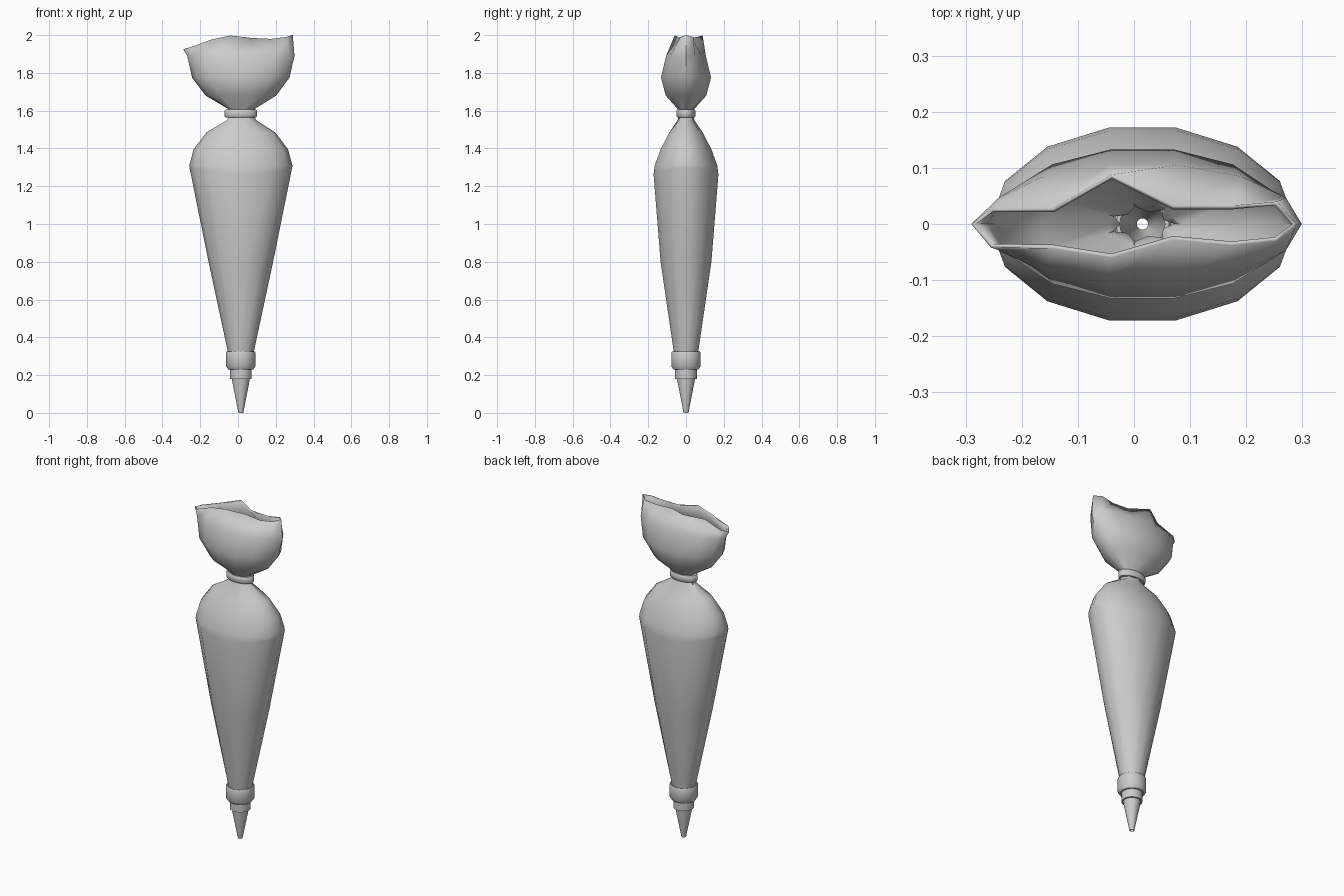
import bpy, bmesh
from math import cos, sin, tau

if "Cube" in bpy.data.objects:
    bpy.data.objects.remove(bpy.data.objects["Cube"])

CX = 0.015   # axis of the bag


def make_object(name, rings, angle=40, closed_loop=False):
    """Skin a stack of equal-sized vertex rings."""
    bm = bmesh.new()
    vs = [[bm.verts.new(p) for p in ring] for ring in rings]
    pairs = list(zip(vs, vs[1:]))
    if closed_loop:
        pairs.append((vs[-1], vs[0]))
    n = len(vs[0])
    for a, b in pairs:
        for i in range(n):
            j = (i + 1) % n
            bm.faces.new((a[i], a[j], b[j], b[i]))
    bmesh.ops.recalc_face_normals(bm, faces=bm.faces)
    me = bpy.data.meshes.new(name)
    bm.to_mesh(me)
    bm.free()
    ob = bpy.data.objects.new(name, me)
    bpy.context.collection.objects.link(ob)
    bpy.ops.object.select_all(action='DESELECT')
    ob.select_set(True)
    bpy.context.view_layer.objects.active = ob
    bpy.ops.object.shade_smooth_by_angle(angle=angle * tau / 360)
    return ob


def ellipse(z, rx, ry, n=14, lift=0.0, fold=0.0, cx=CX):
    """Ellipse ring; lift raises the side ends, fold pleats it."""
    pts = []
    for i in range(n):
        a = tau * i / n
        f = 1 + fold * (-1) ** i
        pts.append((cx + rx * f * cos(a), ry * f * sin(a), z + lift * cos(a) ** 2))
    return pts


# Cloth bag: filled cone, pinched neck, flared open top
rings = [ellipse(*r) for r in (
    (0.25, 0.055, 0.055), (0.32, 0.068, 0.066), (0.80, 0.171, 0.138),
    (1.26, 0.272, 0.176, 14, 0.04), (1.31, 0.273, 0.17, 14, 0.0),
    (1.395, 0.25, 0.138), (1.485, 0.182, 0.09), (1.55, 0.075, 0.042, 14, 0, 0.08),
    (1.585, 0.056, 0.035, 14, 0, 0.15), (1.61, 0.07, 0.043, 14, 0, 0.08),
    (1.68, 0.187, 0.11), (1.775, 0.258, 0.136), (1.89, 0.284, 0.108))]
rim_x = (0.29, 0.255, 0.175, 0.07, -0.04, -0.145, -0.255, -0.29)
rim_back = (0, 0.04, 0.033, 0.033, 0.088, 0.028, 0.028, 0)
rim_front = (0, -0.03, -0.038, -0.028, -0.06, -0.044, -0.042, 0)
rim_z = (2.0, 1.99, 1.98, 1.985, 1.998, 1.975, 1.935, 1.925)
rim = list(zip(rim_x, rim_back, rim_z))
rim += list(zip(rim_x, rim_front, rim_z))[6:0:-1]
rings.append(rim)
bag = make_object("cloth_bag", rings)
mod = bag.modifiers.new("thickness", 'SOLIDIFY')
mod.thickness = 0.008
mod.offset = -1

# Tie around the neck
make_object("neck_tie", [ellipse(z, rx, ry, 28) for z, rx, ry in (
    (1.565, 0.066, 0.036), (1.565, 0.081, 0.046), (1.571, 0.086, 0.051),
    (1.599, 0.086, 0.051), (1.605, 0.081, 0.046), (1.605, 0.066, 0.036))],
    closed_loop=True)


def lathe(name, profile):
    make_object(name, [ellipse(z, r, r, 32) for r, z in profile], closed_loop=True)


# Coupler collar at the bottom of the bag
lathe("coupler_collar", [(0.066, 0.32), (0.074, 0.325), (0.078, 0.317),
                         (0.078, 0.247), (0.066, 0.23), (0.05, 0.23), (0.05, 0.32)])
# Retaining ring
lathe("coupler_ring", [(0.057, 0.23), (0.057, 0.18), (0.04, 0.18), (0.04, 0.23)])
# Hollow metal tip
lathe("nozzle_tip", [(0.048, 0.20), (0.047, 0.175), (0.013, 0.0),
                     (0.010, 0.0), (0.041, 0.175), (0.041, 0.20)])
